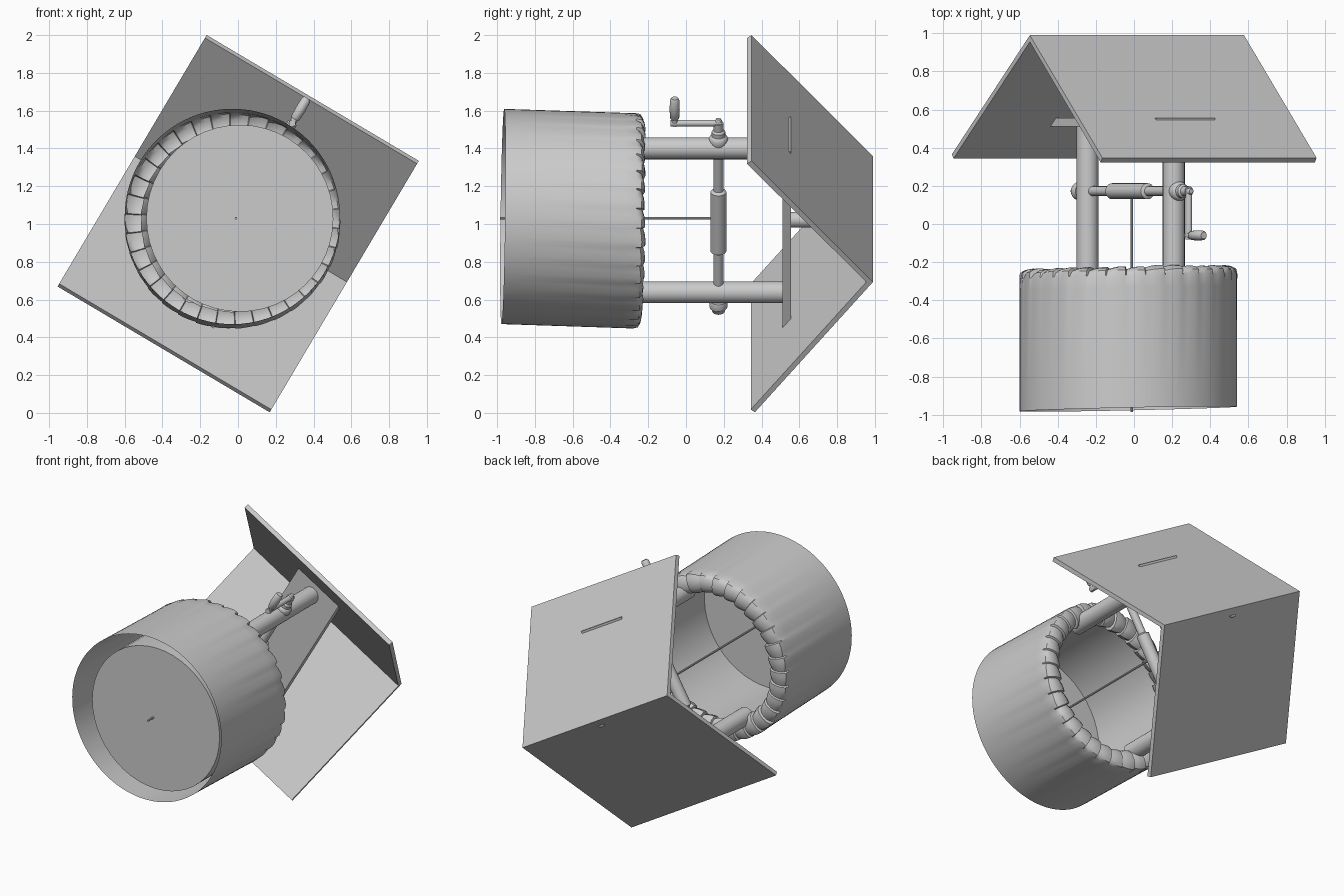
import bpy, bmesh, math, random
from mathutils import Matrix, Vector

if "Cube" in bpy.data.objects:
    bpy.data.objects.remove(bpy.data.objects["Cube"])

random.seed(4)
# Local frame of the well: X across the roof, Y along the ridge, Z up the well.
# The whole well lies on its side, so local Z becomes world +y.
FRAME = Matrix(((0.51, 0.86, 0, 0), (0, 0, 1, 0), (0.86, -0.51, 0, 1), (0, 0, 0, 1)))


def finish(name, bm, smooth=True, recalc=True):
    if recalc:
        bmesh.ops.recalc_face_normals(bm, faces=bm.faces)
    bm.transform(FRAME)
    me = bpy.data.meshes.new(name)
    bm.to_mesh(me)
    bm.free()
    ob = bpy.data.objects.new(name, me)
    bpy.context.collection.objects.link(ob)
    if smooth:
        bpy.ops.object.select_all(action='DESELECT')
        ob.select_set(True)
        bpy.context.view_layer.objects.active = ob
        bpy.ops.object.shade_smooth_by_angle(angle=math.radians(35))
    return ob


def bridge(bm, rings):
    for a, b in zip(rings, rings[1:]):
        n = len(a)
        for i in range(n):
            j = (i + 1) % n
            bm.faces.new((a[i], a[j], b[j], b[i]))


def revolve(name, origin, axis, profile, n=24, caps=(True, True)):
    """Turn (distance along axis, radius) points around an axis."""
    bm = bmesh.new()
    rot = Vector(axis).to_track_quat('Z', 'Y')
    rings = []
    for t, r in profile:
        rings.append([bm.verts.new(Vector(origin) + rot @ Vector(
            (r * math.cos(2 * math.pi * i / n), r * math.sin(2 * math.pi * i / n), t)))
            for i in range(n)])
    bridge(bm, rings)
    if caps[0]:
        bm.faces.new(rings[0])
    if caps[1]:
        bm.faces.new(rings[-1])
    return finish(name, bm)


def prism(name, outline, y0, y1):
    """Extrude an XZ outline along the ridge direction."""
    bm = bmesh.new()
    rings = [[bm.verts.new((x, y, z)) for x, z in outline] for y in (y0, y1)]
    bridge(bm, rings)
    for r in rings:
        bm.faces.new(r)
    return finish(name, bm, smooth=False)


# Outer wall with a curled lip of overlapping rounded stones, open underneath
def stone_wall():
    bm = bmesh.new()
    lip = [(0.57, -0.275), (0.562, -0.25), (0.54, -0.237), (0.51, -0.232), (0.475, -0.237),
           (0.448, -0.255), (0.436, -0.285), (0.45, -0.32), (0.485, -0.345)]
    profile = [(0.57, -0.97), (0.57, -0.34)] + lip
    stones, fracs = 34, (0.0, 0.3, 0.65, 0.95)
    lift = {0.0: -0.16, 0.3: 0.0, 0.65: 0.09, 0.95: 0.08}
    jitter = [random.uniform(-0.07, 0.07) for _ in range(stones)]
    rings = []
    for k, (r, z) in enumerate(profile):
        f = (z + 0.97) / 0.74
        cx, cy = 0.019 - 0.021 * f, -0.046 + 0.013 * f
        ring = []
        for s in range(stones):
            for q in fracs:
                a = 2 * math.pi * (s + q) / stones
                rr, zz = r, z
                if k > 1:
                    g = 1 + lift[q] + jitter[s]
                    g = g if k > 2 else 1 + (g - 1) * 0.3
                    rr = min(0.505 + (r - 0.505) * g, 0.575)
                    zz = -0.285 + (z + 0.285) * g
                x, y = rr * math.cos(a), rr * math.sin(a)
                ring.append(bm.verts.new((cx + x, cy + y, zz + 0.022 * x + 0.012 * y)))
        rings.append(ring)
    bridge(bm, rings)
    return finish("stone_wall", bm)


stone_wall()

# Inner shaft of the well with its floor
revolve("well_shaft", (0.031, -0.007, 0), (0, 0, 1), [(-0.925, 0.495), (-0.30, 0.495)],
        n=48, caps=(True, False))

# Two posts standing on the rim
CX, CY, AZ = 0.008, -0.025, 0.172
for label, side in (("upper", 1), ("lower", -1)):
    revolve(label + "_post", (CX + side * 0.443, CY, 0), (0, 0, 1),
            [(-0.32, 0.058), (0.515, 0.058)], n=24)

# Cross beam, king post and roof
prism("cross_beam", [(-0.54, 0.51), (0.547, 0.51), (0.547, 0.557), (-0.495, 0.557)],
      -0.19, 0.17)
revolve("king_post", (0.02, -0.01, 0), (0, 0, 1), [(0.54, 0.042), (0.96, 0.042)], n=16)
prism("upper_roof_panel", [(0.03, 0.99), (0.776, 0.347), (0.758, 0.323), (0.03, 0.955)],
      -0.653, 0.653)
prism("lower_roof_panel", [(0.03, 0.99), (0.03, 0.955), (-0.755, 0.343), (-0.772, 0.365)],
      -0.653, 0.653)

# Windlass: axle with roller, end knob and collars
axle = (CX, CY, AZ)
along = (1, 0, 0)
revolve("axle", axle, along, [(-0.54, 0.026), (0.60, 0.026)], n=20)
revolve("rope_roller", axle, along,
        [(-0.20, 0.027), (-0.19, 0.042), (0.175, 0.042), (0.185, 0.027)], n=20)
revolve("end_knob", axle, along,
        [(-0.57, 0.02), (-0.562, 0.033), (-0.545, 0.038), (-0.535, 0.047),
         (-0.51, 0.049), (-0.495, 0.044)], n=20)
revolve("crank_collar", axle, along,
        [(0.46, 0.044), (0.48, 0.05), (0.505, 0.05), (0.518, 0.042), (0.522, 0.036),
         (0.545, 0.036), (0.555, 0.026)], n=20)

# Crank with arm and grip
revolve("crank_hub", axle, along, [(0.55, 0.018), (0.615, 0.018), (0.624, 0.012)], n=16)
revolve("crank_arm", (CX + 0.598, CY, 0), (0, 0, 1), [(-0.082, 0.018), (0.19, 0.018)], n=16)
revolve("crank_grip", (CX, CY, -0.06), along,
        [(0.585, 0.018), (0.622, 0.018), (0.63, 0.024), (0.68, 0.027), (0.74, 0.025),
         (0.752, 0.018)], n=16)

# Rope hanging down the shaft
revolve("rope", (0.021, CY, 0), (0, 0, 1), [(-0.985, 0.007), (0.15, 0.007)], n=8)
